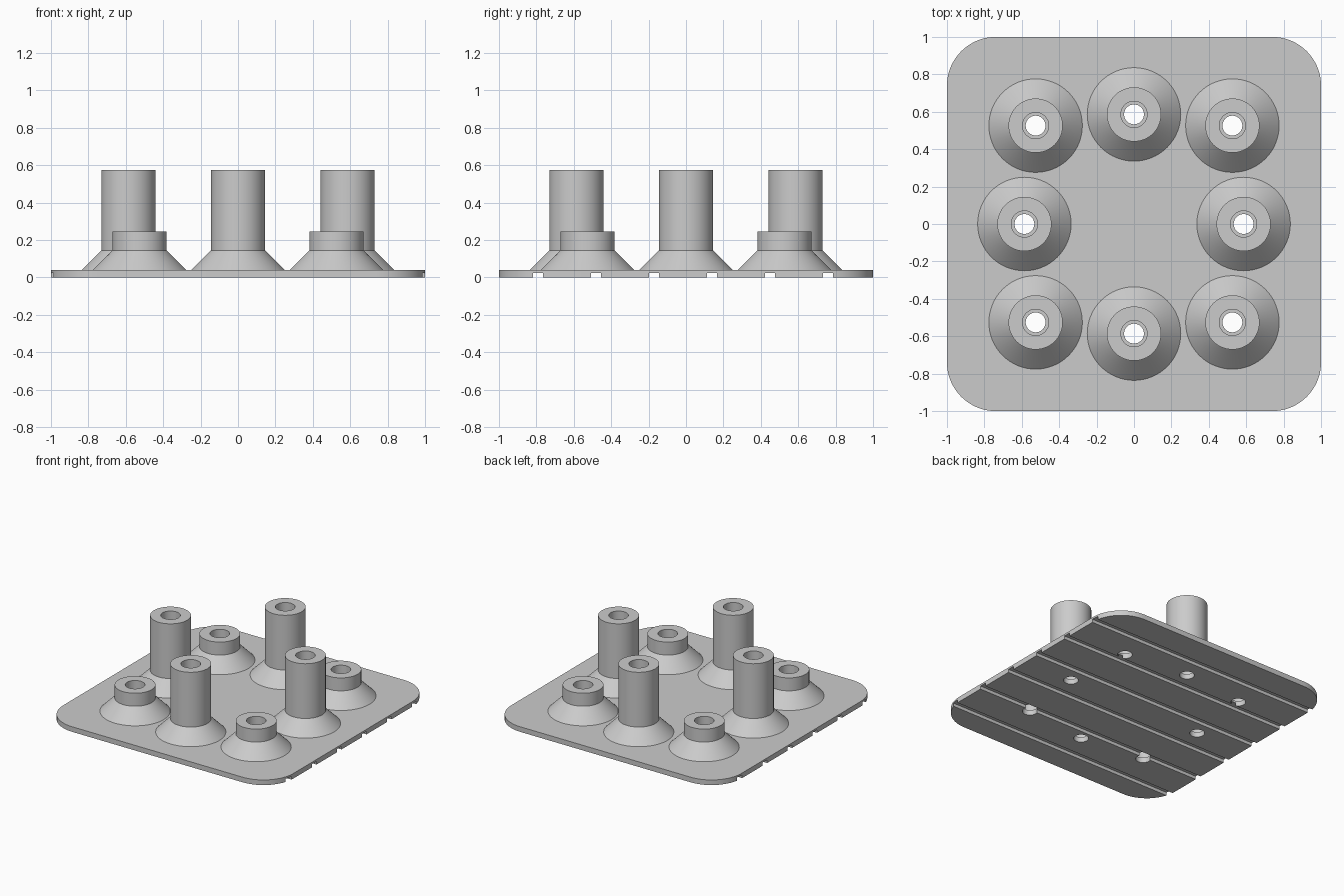
import bpy, bmesh, math
from mathutils import Matrix, Vector

cube = bpy.data.objects.get("Cube")
if cube:
    bpy.data.objects.remove(cube, do_unlink=True)

grey = bpy.data.materials.new("plain grey")
grey.use_nodes = True
COLOUR = (0.6, 0.6, 0.6, 1)
grey.diffuse_color = COLOUR
grey.node_tree.nodes["Principled BSDF"].inputs["Base Color"].default_value = COLOUR

PLATE_TOP = 0.04
BORE, HOLE = 0.07, 0.053
SEGMENTS = 64


def make_object(name, bm):
    bmesh.ops.recalc_face_normals(bm, faces=bm.faces)
    mesh = bpy.data.meshes.new(name)
    bm.to_mesh(mesh)
    bm.free()
    mesh.materials.append(grey)
    obj = bpy.data.objects.new(name, mesh)
    bpy.context.collection.objects.link(obj)
    return obj


def smooth(obj):
    bpy.ops.object.select_all(action='DESELECT')
    obj.select_set(True)
    bpy.context.view_layer.objects.active = obj
    bpy.ops.object.shade_smooth_by_angle(angle=math.radians(30))


def cut(obj, cutter):
    mod = obj.modifiers.new("cut", 'BOOLEAN')
    mod.operation = 'DIFFERENCE'
    mod.solver = 'EXACT'
    mod.object = cutter
    cutter.hide_render = True
    bpy.context.view_layer.objects.active = obj
    bpy.ops.object.modifier_apply(modifier=mod.name)
    bpy.data.objects.remove(cutter, do_unlink=True)


def lathe(name, profile, x, y):
    """Spin a closed (radius, height) profile around z."""
    bm = bmesh.new()
    verts = [bm.verts.new((r, 0, z)) for r, z in profile]
    edges = [bm.edges.new((a, b)) for a, b in zip(verts, verts[1:] + verts[:1])]
    bmesh.ops.spin(bm, geom=verts + edges, axis=(0, 0, 1), cent=(0, 0, 0),
                   angle=math.tau, steps=SEGMENTS)
    bmesh.ops.remove_doubles(bm, verts=bm.verts, dist=1e-4)
    obj = make_object(name, bm)
    obj.location = (x, y, 0)
    smooth(obj)


# Post positions: tall ones on the axes, short ones at the corners
posts = []
for i in range(8):
    tall = i % 2 == 0
    radius = 0.586 if tall else 0.526 * math.sqrt(2)
    angle = i * math.pi / 4
    posts.append((tall, radius * math.cos(angle), radius * math.sin(angle)))

# Base plate with rounded corners
CORNER, STEPS = 0.26, 16
outline = []
for quarter in range(4):
    middle = Matrix.Rotation(quarter * math.pi / 2, 3, 'Z') @ Vector((1 - CORNER, 1 - CORNER, 0))
    for s in range(STEPS + 1):
        a = (quarter + s / STEPS) * math.pi / 2
        outline.append(middle + CORNER * Vector((math.cos(a), math.sin(a), 0)))
bm = bmesh.new()
bottom = bm.faces.new([bm.verts.new(p) for p in outline])
top = bmesh.ops.extrude_face_region(bm, geom=[bottom], use_keep_orig=True)["geom"]
bmesh.ops.translate(bm, vec=(0, 0, PLATE_TOP),
                    verts=[v for v in top if isinstance(v, bmesh.types.BMVert)])
plate = make_object("base_plate", bm)

# Grooves across the underside
bm = bmesh.new()
for i in range(6):
    place = Matrix.Translation((0, -0.791 + 0.31 * i, 0)) @ Matrix.Diagonal((3, 0.055, 0.05, 1))
    bmesh.ops.create_cube(bm, size=1, matrix=place)
cut(plate, make_object("groove_cutter", bm))

# Screw holes through the plate
bm = bmesh.new()
for tall, x, y in posts:
    bmesh.ops.create_cone(bm, cap_ends=True, segments=SEGMENTS, radius1=HOLE, radius2=HOLE,
                          depth=0.4, matrix=Matrix.Translation((x, y, 0)))
cut(plate, make_object("hole_cutter", bm))
smooth(plate)

# Hollow posts with flared feet
for i, (tall, x, y) in enumerate(posts):
    height = 0.575 if tall else 0.247
    profile = [(BORE, PLATE_TOP), (0.25, PLATE_TOP), (0.145, 0.145),
               (0.145, height), (BORE, height)]
    lathe(f"{'tall' if tall else 'short'}_post_{i // 2 + 1}", profile, x, y)
